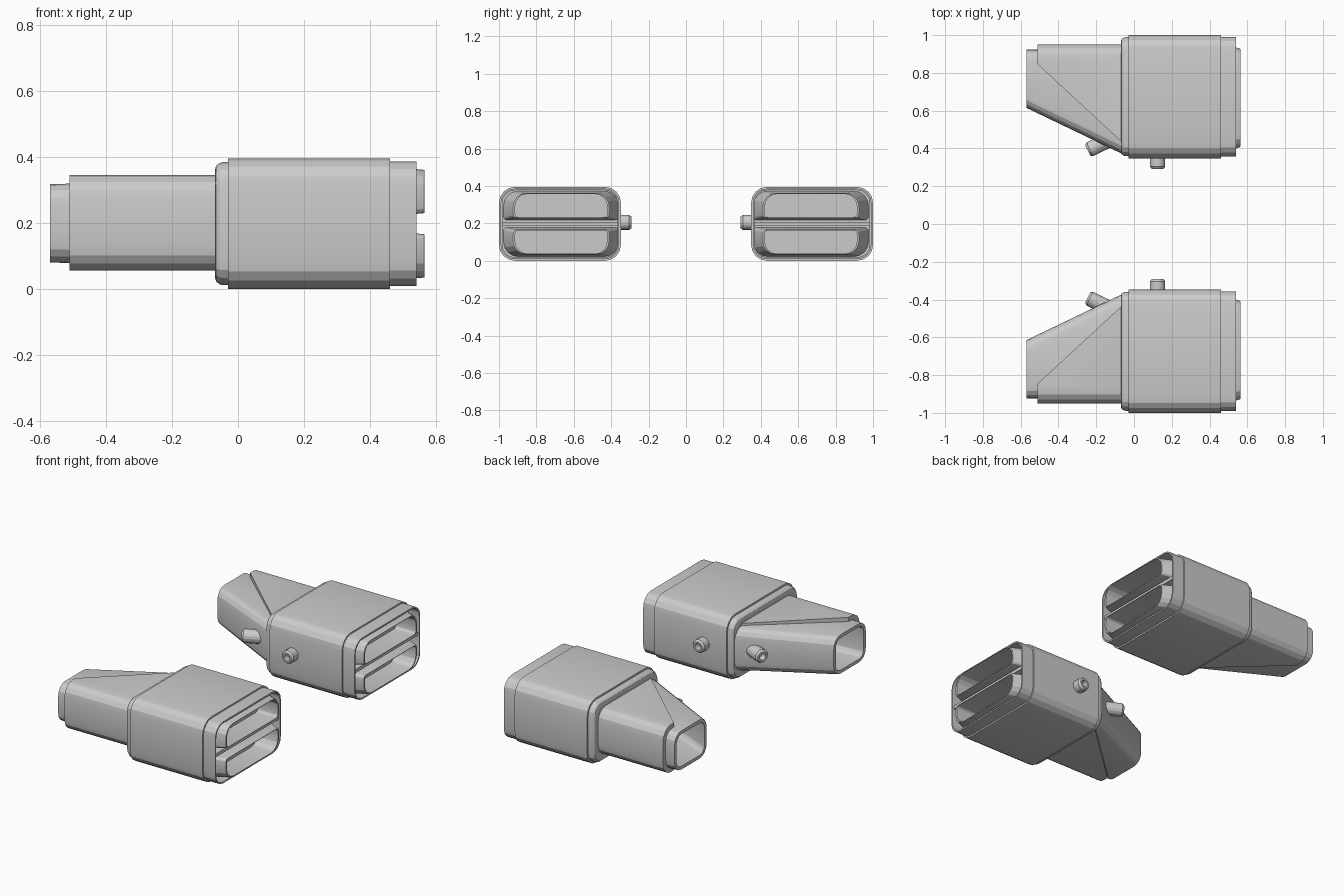
import bpy, bmesh
from math import sin, cos, pi, tau
from mathutils import Vector

if "Cube" in bpy.data.objects:
    bpy.data.objects.remove(bpy.data.objects["Cube"], do_unlink=True)

grey = bpy.data.materials.new("plain grey")
grey.use_nodes = True
COLOUR = (0.6, 0.6, 0.6, 1)
grey.diffuse_color = COLOUR
grey.node_tree.nodes["Principled BSDF"].inputs["Base Color"].default_value = COLOUR


def loft(name, rings):
    """Skin a row of matching rings, cap both ends, mirror to the other unit."""
    bm = bmesh.new()
    rows = [[bm.verts.new(p) for p in ring] for ring in rings]
    n = len(rows[0])
    for a, b in zip(rows, rows[1:]):
        for i in range(n):
            j = (i + 1) % n
            bm.faces.new((a[i], a[j], b[j], b[i]))
    bm.faces.new(rows[0])
    bm.faces.new(rows[-1])
    bmesh.ops.recalc_face_normals(bm, faces=bm.faces)
    mesh = bpy.data.meshes.new(name)
    bm.to_mesh(mesh)
    bm.free()
    mesh.materials.append(grey)
    ob = bpy.data.objects.new(name, mesh)
    bpy.context.collection.objects.link(ob)
    mirror = ob.modifiers.new("other_unit", "MIRROR")
    mirror.use_axis = (False, True, False)
    bpy.context.view_layer.objects.active = ob
    ob.select_set(True)
    bpy.ops.object.shade_smooth_by_angle(angle=0.3)
    ob.select_set(False)
    return ob


def corner(x, y, z, r, start, steps=4):
    return [Vector((x, y + r * cos(start + pi / 2 * k / steps),
                    z + r * sin(start + pi / 2 * k / steps))) for k in range(steps + 1)]


def rect(x, y0, y1, z0, z1, rt, rb=None):
    """Rounded rectangle across x, with top and bottom corner radii."""
    rb = rt if rb is None else rb
    return (corner(x, y1 - rt, z1 - rt, rt, 0) + corner(x, y0 + rt, z1 - rt, rt, pi / 2)
            + corner(x, y0 + rb, z0 + rb, rb, pi) + corner(x, y1 - rb, z0 + rb, rb, 1.5 * pi))


def body(x, inset):
    return rect(x, -1 + inset, -0.348 - inset, inset, 0.395 - inset, 0.085 - inset)


# Main housing with stepped collars and a recessed front
loft("housing", [body(x, i) for x, i in (
    (-0.07, 0.035), (-0.066, 0.022), (-0.056, 0.014), (-0.045, 0.011), (-0.03, 0.011),
    (-0.03, 0), (0.46, 0), (0.46, 0.009), (0.54, 0.009), (0.54, 0.018), (0.43, 0.018))])

# Bar across the recess
loft("divider_bar", [rect(x, -0.985, -0.363, 0.187, 0.208, 0.002) for x in (0.42, 0.53)])


# Two tapered hollow ports, flat towards the bar
def port(x, grow, upper):
    y0, y1 = -0.928 - grow, -0.407 + grow
    h = grow * 0.25
    big, small = 0.07 + grow * 0.2, 0.02
    if upper:
        return rect(x, y0, y1, 0.229 - h, 0.361 + h, big, small)
    return rect(x, y0, y1, 0.034 - h, 0.166 + h, small, big)


for name, upper in (("upper_port", True), ("lower_port", False)):
    loft(name, [port(x, g, upper) for x, g in (
        (0.43, 0.048), (0.54, 0.007), (0.56, 0), (0.565, -0.004), (0.565, -0.014), (0.1, -0.014))])


# Tapering hollow neck
def neck(x, inset):
    t = (x + 0.57) / 0.5
    return rect(x, -0.925 + inset, -0.615 + 0.24 * t - inset,
                0.08 - 0.015 * t + inset, 0.317 + 0.015 * t - inset, 0.065 - inset)


loft("neck", [neck(x, i) for x, i in ((-0.1, 0.02), (-0.57, 0.02), (-0.57, 0), (-0.05, 0))])


# Sleeve wrapped around the outer side of the neck, cut on a diagonal
def sleeve(x, y1):
    def side(t):
        r = 0.075 - t
        y0, z0, z1 = -0.95 + t, 0.055 + t, 0.345 - t
        return ([Vector((x, y1, z1))] + corner(x, y0 + r, z1 - r, r, pi / 2)
                + corner(x, y0 + r, z0 + r, r, pi) + [Vector((x, y1, z0))])
    return side(0) + side(0.03)[::-1]


loft("neck_sleeve", [sleeve(-0.51, -0.845), sleeve(-0.05, -0.42)])


# Hollow nozzles
def nozzle(name, base, direction, length):
    axis = Vector(direction).normalized()
    up = Vector((0, 0, 1))
    across = axis.cross(up)
    profile = ((0, 0.04), (length - 0.012, 0.04), (length, 0.031), (length, 0.02), (length - 0.04, 0.02))
    loft(name, [[Vector(base) + axis * d + (across * cos(tau * k / 16) + up * sin(tau * k / 16)) * r
                 for k in range(16)] for d, r in profile])


nozzle("housing_nozzle", (0.125, -0.36, 0.205), (0, 1, 0), 0.068)
nozzle("neck_nozzle", (-0.11, -0.455, 0.205), (-0.9, 0.43, 0), 0.15)
